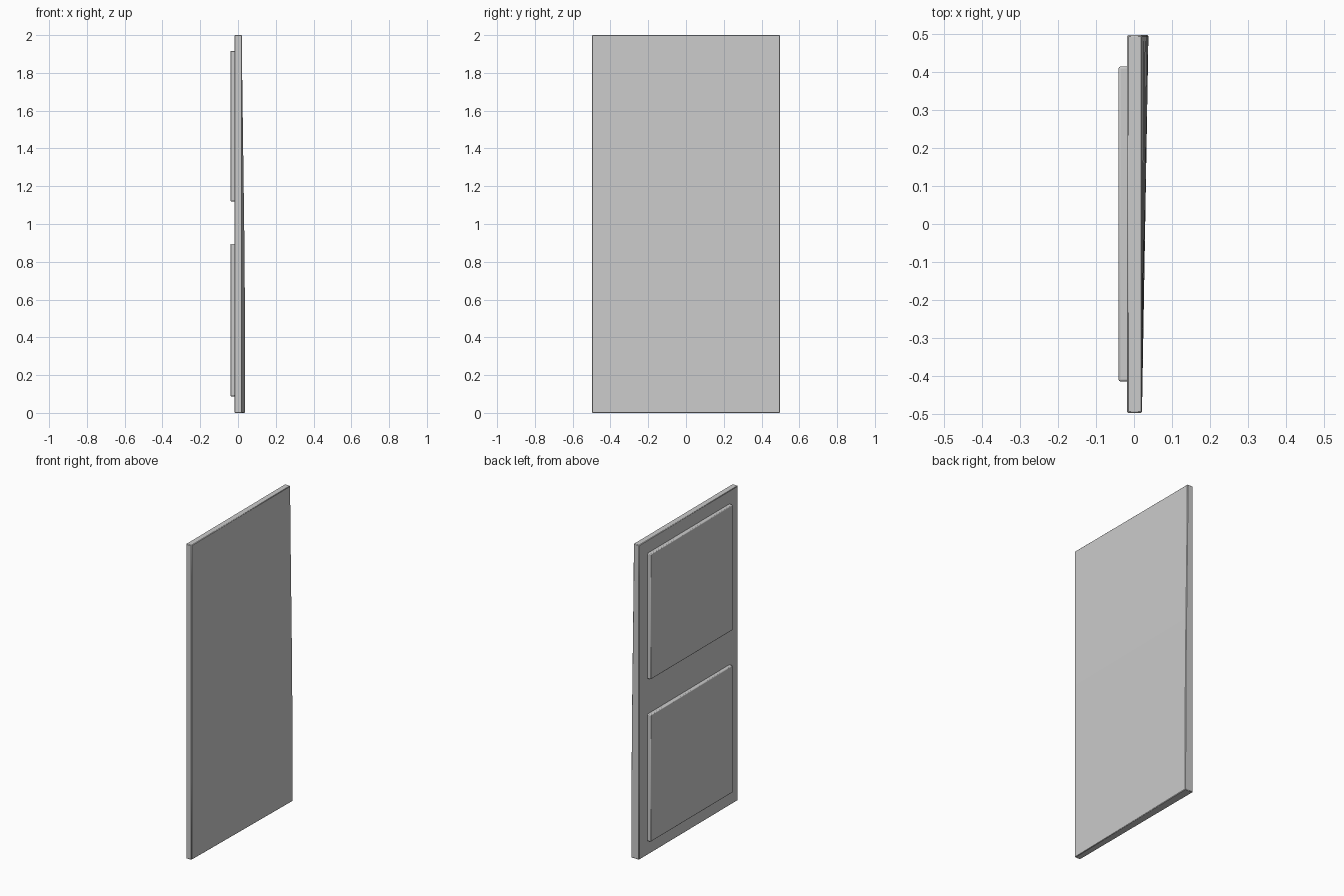
import bpy, bmesh

if "Cube" in bpy.data.objects:
    bpy.data.objects.remove(bpy.data.objects["Cube"])

HALF_W = 0.497   # half width along y


def finish(name, bm, bevel, segments):
    """Turn a bmesh into an object with softened edges."""
    bmesh.ops.recalc_face_normals(bm, faces=bm.faces)
    mesh = bpy.data.meshes.new(name)
    bm.to_mesh(mesh)
    bm.free()
    obj = bpy.data.objects.new(name, mesh)
    bpy.context.collection.objects.link(obj)
    mod = obj.modifiers.new("Bevel", 'BEVEL')
    mod.width = bevel
    mod.segments = segments
    mod.limit_method = 'ANGLE'
    bpy.ops.object.select_all(action='DESELECT')
    obj.select_set(True)
    bpy.context.view_layer.objects.active = obj
    bpy.ops.object.shade_smooth_by_angle()
    return obj


def loft(rings):
    """Closed solid through stacked four-sided rings."""
    bm = bmesh.new()
    rows = [[bm.verts.new(p) for p in ring] for ring in rings]
    for a, b in zip(rows, rows[1:]):
        for i in range(4):
            j = (i + 1) % 4
            bm.faces.new((a[i], a[j], b[j], b[i]))
    bm.faces.new(rows[0])
    bm.faces.new(rows[-1])
    return bm


# Door slab: its plain face swells outward at the lower +y corner
swell = [(0.0, 0.038), (0.5, 0.037), (0.9, 0.034), (1.2, 0.030),
         (1.5, 0.026), (1.8, 0.022), (2.0, 0.021)]
rings = [[(-0.018, -HALF_W, z), (0.021, -HALF_W, z),
          (x, HALF_W, z), (-0.018, HALF_W, z)] for z, x in swell]
finish("door_slab", loft(rings), 0.003, 1)

# Raised panels on the -x face
for name, z0, z1 in (("lower_panel", 0.088, 0.895), ("upper_panel", 1.12, 1.917)):
    rings = [[(-0.041, -0.414, z), (-0.012, -0.414, z),
              (-0.012, 0.414, z), (-0.041, 0.414, z)] for z in (z0, z1)]
    finish(name, loft(rings), 0.005, 2)
